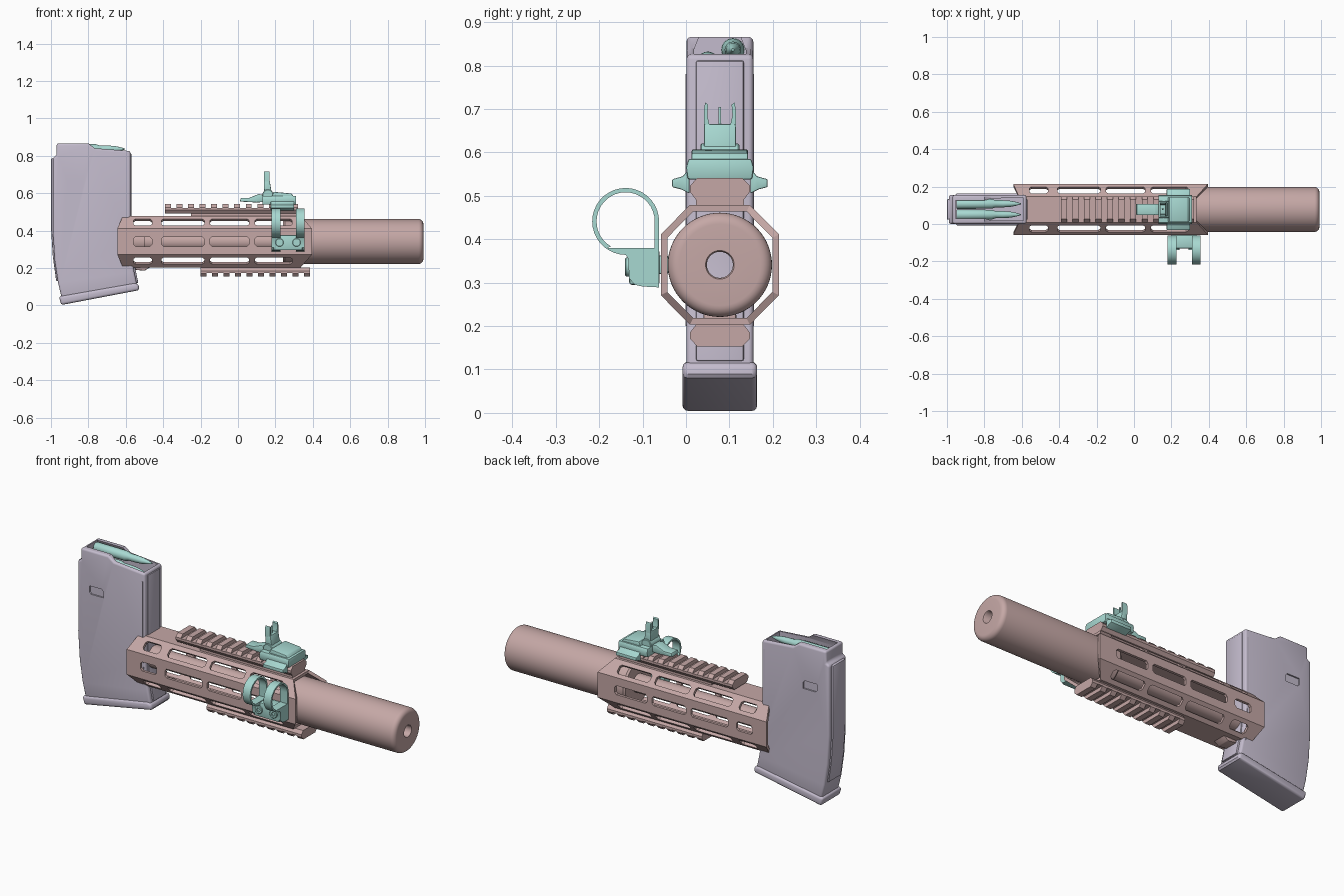
import bpy, bmesh, math
from mathutils import Matrix, Vector

if "Cube" in bpy.data.objects:
    bpy.data.objects.remove(bpy.data.objects["Cube"])

CY, CZ = 0.078, 0.341   # main bore axis


def material(name, col):
    m = bpy.data.materials.new(name)
    m.diffuse_color = (*col, 1)
    m.use_nodes = True
    m.node_tree.nodes["Principled BSDF"].inputs["Base Color"].default_value = m.diffuse_color
    return m


PINK = material("dusty pink", (0.56, 0.39, 0.38))
TEAL = material("pale teal", (0.39, 0.69, 0.64))
LAV = material("lavender grey", (0.55, 0.50, 0.61))


def finish(name, bm, mat, bevel=0, segs=2, ang=30):
    bmesh.ops.recalc_face_normals(bm, faces=bm.faces[:])
    if bevel:
        edges = [e for e in bm.edges if len(e.link_faces) == 2 and e.calc_face_angle(0) > math.radians(ang)]
        bmesh.ops.bevel(bm, geom=edges, offset=bevel, segments=segs, profile=0.5,
                        affect='EDGES', clamp_overlap=True)
    me = bpy.data.meshes.new(name)
    bm.to_mesh(me)
    bm.free()
    me.materials.append(mat)
    ob = bpy.data.objects.new(name, me)
    bpy.context.collection.objects.link(ob)
    smooth(ob)
    return ob


def smooth(ob):
    bpy.ops.object.select_all(action='DESELECT')
    ob.select_set(True)
    bpy.context.view_layer.objects.active = ob
    bpy.ops.object.shade_smooth_by_angle(angle=math.radians(32))


def add_prism(bm, pts, axis, a, b):
    """Extrude a 2D outline along axis: 'x' takes (y,z), 'y' takes (x,z)."""
    put = (lambda p, t: (t, p[0], p[1])) if axis == 'x' else (lambda p, t: (p[0], t, p[1]))
    lo = [bm.verts.new(put(p, a)) for p in pts]
    hi = [bm.verts.new(put(p, b)) for p in pts]
    bm.faces.new(lo)
    bm.faces.new(hi[::-1])
    n = len(pts)
    for i in range(n):
        bm.faces.new((lo[i], hi[i], hi[(i + 1) % n], lo[(i + 1) % n]))


def prism(name, pts, axis, a, b, mat, bevel=0, segs=2, ang=30):
    bm = bmesh.new()
    add_prism(bm, pts, axis, a, b)
    return finish(name, bm, mat, bevel, segs, ang)


def box(name, x0, x1, y0, y1, z0, z1, mat, bevel=0):
    return prism(name, [(y0, z0), (y1, z0), (y1, z1), (y0, z1)], 'x', x0, x1, mat, bevel)


def lathe(name, prof, y, z, mat, n=48, closed=False):
    """Turn (x, radius) points about a line parallel to x."""
    bm = bmesh.new()
    rings = [[bm.verts.new((x, y + r * math.cos(2 * math.pi * k / n), z + r * math.sin(2 * math.pi * k / n)))
              for k in range(n)] for x, r in prof]
    pairs = list(zip(rings, rings[1:])) + ([(rings[-1], rings[0])] if closed else [])
    for p, q in pairs:
        for k in range(n):
            j = (k + 1) % n
            bm.faces.new((p[k], p[j], q[j], q[k]))
    if not closed:
        bm.faces.new(rings[0])
        bm.faces.new(rings[-1])
    return finish(name, bm, mat)


def cut(ob, cutter):
    m = ob.modifiers.new("cut", 'BOOLEAN')
    m.operation, m.solver, m.object = 'DIFFERENCE', 'EXACT', cutter
    bpy.context.view_layer.objects.active = ob
    bpy.ops.object.modifier_apply(modifier=m.name)
    bpy.data.objects.remove(cutter)
    smooth(ob)


def mirrored(pts):
    return pts + [(-y, z) for y, z in reversed(pts)]


# ---- muzzle tube and inner barrel, both bored through
arc = [(0.965 + 0.026 * math.sin(t * math.pi / 12), 0.094 + 0.026 * math.cos(t * math.pi / 12)) for t in range(7)]
lathe("muzzle_tube", [(0.24, 0.03), (0.24, 0.113), (0.25, 0.12)] + arc + [(0.991, 0.033), (0.986, 0.03)],
      CY, CZ, PINK, 64, True)
lathe("inner_barrel", [(-0.67, 0.03), (-0.67, 0.04), (-0.64, 0.04), (-0.64, 0.06), (-0.5, 0.06), (-0.5, 0.05),
                       (0.24, 0.05), (0.24, 0.03)], CY, CZ, PINK, 40, True)

# ---- octagonal handguard with swept ends
bm = bmesh.new()
corners = [(0.136, 0.07), (0.069, 0.138), (-0.069, 0.138), (-0.136, 0.07),
           (-0.136, -0.07), (-0.069, -0.138), (0.069, -0.138), (0.136, -0.07)]
loops = []
for s, side in ((1, 0), (1, 1), (0.89, 1), (0.89, 0)):
    loops.append([bm.verts.new(((0.395 if abs(z) < 0.1 else 0.335) if side else
                                (-0.645 if abs(z) < 0.1 else -0.615), CY + y * s, CZ + z * s)) for y, z in corners])
for p, q in zip(loops, loops[1:] + loops[:1]):
    for i in range(8):
        bm.faces.new((p[i], p[(i + 1) % 8], q[(i + 1) % 8], q[i]))
guard = finish("handguard", bm, PINK)

# slots around the six open sides
bm = bmesh.new()
spans = [(-0.56, -0.46), (-0.41, -0.18), (-0.15, 0.06), (0.09, 0.29)]
for deg in (0, 45, 135, 180, 225, 315):
    a = math.radians(deg)
    n, t = Vector((0, math.cos(a), math.sin(a))), Vector((0, -math.sin(a), math.cos(a)))
    for x0, x1 in spans:
        h, c = 0.025, 0.011
        out = [(x0 + c, -h), (x1 - c, -h), (x1, -h + c), (x1, h - c), (x1 - c, h), (x0 + c, h), (x0, h - c), (x0, -h + c)]
        rows = [[bm.verts.new(Vector((x, CY, CZ)) + t * v + n * d) for x, v in out] for d in (0.1, 0.17)]
        bm.faces.new(rows[0])
        bm.faces.new(rows[1])
        for i in range(8):
            j = (i + 1) % 8
            bm.faces.new((rows[0][i], rows[0][j], rows[1][j], rows[1][i]))
cut(guard, finish("slot_cutter", bm, PINK))
prism("barrel_lug", [(-0.56, 0.23), (-0.55, 0.19), (-0.5, 0.185), (-0.46, 0.21), (-0.46, 0.23)], 'y',
      0.04, 0.116, PINK, 0.005)


# ---- toothed accessory rails, top and bottom
def rail(name, x0, x1, zbase, sgn):
    base = mirrored([(0.055, 0), (0.069, 0.018), (0.069, 0.03)])
    tooth = mirrored([(0.069, 0.028), (0.069, 0.032), (0.052, 0.05)])
    place = lambda pts: [(CY + y, zbase + sgn * z) for y, z in pts]
    bm = bmesh.new()
    add_prism(bm, place(base), 'x', x0, x1)
    count = round((x1 - x0) / 0.0575)
    pitch = (x1 - x0 - 0.032) / (count - 1)
    for i in range(count):
        add_prism(bm, place(tooth), 'x', x0 + i * pitch, x0 + i * pitch + 0.032)
    finish(name, bm, PINK)


rail("top_rail", -0.39, 0.32, 0.491, 1)
rail("bottom_rail", -0.2, 0.385, 0.203, -1)
box("top_rail_bridge", -0.25, 0.32, CY - 0.055, CY + 0.055, 0.475, 0.495, PINK)

# ---- magazine body
body = prism("magazine_body", [
    (-0.97, 0.866), (-0.8, 0.866), (-0.765, 0.84), (-0.575, 0.825), (-0.575, 0.36), (-0.568, 0.26),
    (-0.555, 0.18), (-0.538, 0.1), (-0.94, 0.03), (-0.962, 0.12), (-0.98, 0.24), (-0.99, 0.4), (-0.99, 0.79),
    (-0.97, 0.8)], 'y', CY - 0.077, CY + 0.077, LAV, 0.014, 3, 40)
pocket = [(CY + y, z) for y, z in mirrored([(0.06, 0.75), (0.06, 0.835), (0.042, 0.88)])]
cut(body, prism("pocket_cutter", pocket, 'x', -0.955, -0.59, LAV))
for s in (-1, 1):   # shallow side windows
    y = CY + s * 0.077
    x0, x1, z0, z1, c = -0.915, -0.83, 0.625, 0.67, 0.01
    out = [(x0 + c, z0), (x1, z0), (x1, z1 - c), (x1 - c, z1), (x0, z1), (x0, z0 + c)]
    cut(body, prism("window_cutter", out, 'y', y - 0.008, y + 0.008, LAV))
    # side seams low and high
    prism("magazine_seam", [(-0.592, 0.78), (-0.587, 0.78), (-0.587, 0.4), (-0.575, 0.2), (-0.58, 0.2), (-0.592, 0.4)],
          'y', y - 0.002, y + 0.002, LAV)
prism("magazine_back_spine", [(-0.97, 0.79), (-1.0, 0.785), (-1.0, 0.42), (-0.99, 0.26), (-0.972, 0.13), (-0.94, 0.13)],
      'y', CY - 0.055, CY + 0.055, LAV, 0.006)
prism("magazine_front_spine", [(-0.59, 0.815), (-0.57, 0.81), (-0.57, 0.36), (-0.562, 0.26), (-0.533, 0.12), (-0.58, 0.12)],
      'y', CY - 0.055, CY + 0.055, LAV, 0.004)
prism("magazine_floor_plate", [(-0.945, 0.002), (-0.535, 0.08), (-0.529, 0.09), (-0.532, 0.115), (-0.56, 0.118), (-0.958, 0.048)],
      'y', CY - 0.086, CY + 0.086, LAV, 0.013, 3, 50)

# ---- two rounds in the magazine mouth
for i, (y, z) in enumerate([(0.108, 0.836), (0.05, 0.805)]):
    lathe(f"round_{i + 1}", [(-0.95, 0.025), (-0.945, 0.027), (-0.76, 0.026), (-0.74, 0.019), (-0.7, 0.019),
                             (-0.66, 0.016), (-0.63, 0.01), (-0.605, 0.003)], y, z, TEAL, 24)

# ---- folding sight
clamp = [(CY + y, z) for y, z in mirrored([(0.085, 0.508), (0.108, 0.52), (0.108, 0.537), (0.09, 0.542),
                                           (0.078, 0.565), (0.075, 0.585)])]
bm = bmesh.new()
add_prism(bm, [(CY + y, z) for y, z in mirrored([(0.074, 0.538), (0.078, 0.565), (0.072, 0.585)])], 'x', 0.13, 0.31)
finish("sight_base", bm, TEAL, 0.004)
for s in (-1, 1):
    jaw = [(0.07, 0.505), (0.09, 0.515), (0.11, 0.52), (0.11, 0.538), (0.085, 0.545), (0.07, 0.565)]
    prism("sight_clamp_jaw", [(CY + s * y, z) for y, z in jaw], 'x', 0.175, 0.3, TEAL, 0.003)
prism("sight_block", [(0.18, 0.58), (0.19, 0.607), (0.285, 0.598), (0.3, 0.58)], 'y', CY - 0.065, CY + 0.065, TEAL, 0.004)
hinge = [(0.16 + 0.03 * math.cos(k * math.pi / 8), 0.59 + 0.03 * math.sin(k * math.pi / 8)) for k in range(16)]
prism("sight_hinge", hinge, 'y', CY - 0.045, CY + 0.045, TEAL, 0.003, 1, 40)
prism("sight_upright", [(0.14, 0.59), (0.138, 0.665), (0.17, 0.665), (0.182, 0.59)], 'y', CY - 0.037, CY + 0.037, TEAL, 0.004)
for s in (-1, 1):   # guard horns, bowed outward
    horn = [(0.022, 0.655), (0.037, 0.655), (0.037, 0.695), (0.034, 0.715), (0.027, 0.71), (0.029, 0.685)]
    prism("sight_horn", [(CY + s * y, z) for y, z in horn], 'x', 0.138, 0.168, TEAL)
lathe("sight_post", [(0.149, 0.004), (0.157, 0.004)], CY, 0.665, TEAL, 8)
box("sight_pin", 0.15, 0.157, CY - 0.003, CY + 0.003, 0.66, 0.704, TEAL)
prism("sight_folded_leaf", [(0.01, 0.555), (0.015, 0.575), (0.06, 0.575), (0.11, 0.595), (0.14, 0.59), (0.14, 0.553), (0.1, 0.55)],
      'y', CY - 0.03, CY + 0.03, TEAL, 0.004)

# ---- side ring mount: two open rings on a shared bolted foot
RY, RZ, R = -0.139, 0.441, 0.077
outer = [(RY + R * math.cos(math.radians(a)), RZ + R * math.sin(math.radians(a))) for a in range(0, 271, 10)]
outer += [(-0.133, 0.355), (-0.131, 0.31), (-0.118, 0.295), (-0.1, 0.291), (-0.062, 0.289)]
inner = []
for a in range(0, 361, 10):
    y, z = RY + 0.067 * math.cos(math.radians(a)), RZ + 0.067 * math.sin(math.radians(a))
    if z > 0.385:
        inner.append((y, z))
    elif y < RY:
        inner.append((y, max(z, 0.38)))
inner = [p for p in inner if p[1] > 0.381] 
inner = sorted((p for p in inner), key=lambda p: math.atan2(p[1] - RZ, p[0] - RY))
inner = [p for p in inner if not (p[0] > RY and p[1] < RZ)] + []
left_low = [p for p in inner if p[1] < RZ]
rest = [p for p in inner if p[1] >= RZ]
rest = sorted(set((round(y, 4), round(z, 4)) for y, z in rest), key=lambda p: math.atan2(p[1] - RZ, p[0] - RY))
left_low = sorted(left_low, key=lambda p: -p[1])
hole = [(-0.072, 0.38)] + rest + left_low + [(-0.181, 0.38)]
for i, (x0, x1) in enumerate([(0.18, 0.226), (0.309, 0.355)]):
    ring = prism(f"mount_ring_{i + 1}", outer, 'x', x0, x1, TEAL)
    cut(ring, prism("ring_cutter", hole, 'x', x0 - 0.02, x1 + 0.02, TEAL))
box("mount_foot", 0.19, 0.345, -0.131, -0.061, 0.295, 0.376, TEAL, 0.006)
box("mount_inner_nut", 0.2, 0.335, -0.065, -0.04, 0.32, 0.362, TEAL, 0.004)
for x in (0.222, 0.313):
    circ = lambda r, n: [(x + r * math.cos(2 * math.pi * k / n), 0.336 + r * math.sin(2 * math.pi * k / n)) for k in range(n)]
    bolt = prism("mount_bolt", circ(0.022, 20), 'y', -0.14, -0.12, TEAL, 0.002, 1, 40)
    cut(bolt, prism("hex_cutter", circ(0.011, 6), 'y', -0.15, -0.133, TEAL))
